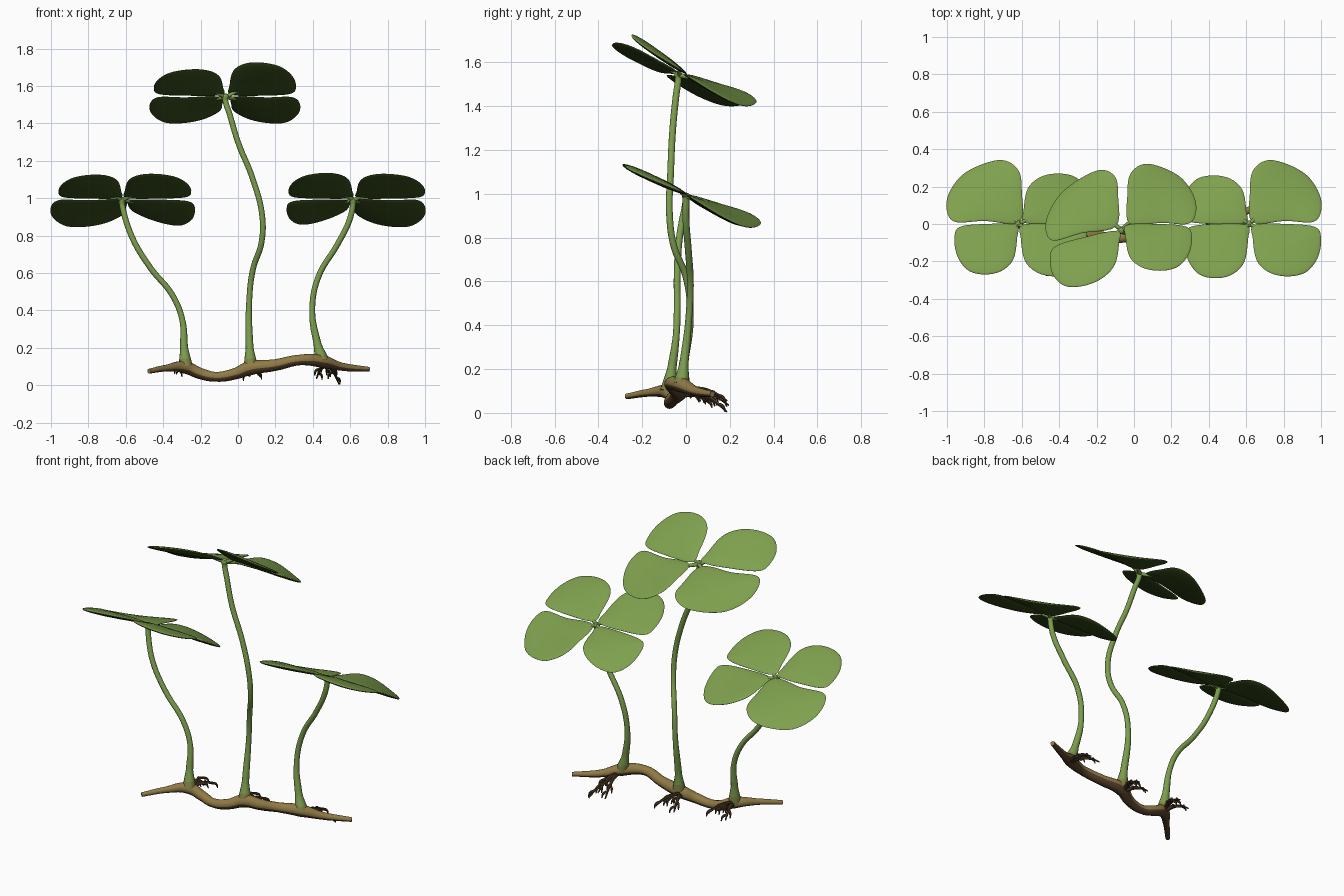
import bpy
import bmesh
import math
import random
from mathutils import Vector

random.seed(4)
cube = bpy.data.objects.get("Cube")
if cube:
    bpy.data.objects.remove(cube, do_unlink=True)


def material(name, rgb):
    mat = bpy.data.materials.new(name)
    mat.use_nodes = True
    mat.diffuse_color = (*rgb, 1)
    bsdf = next(n for n in mat.node_tree.nodes if n.type == "BSDF_PRINCIPLED")
    bsdf.inputs["Base Color"].default_value = (*rgb, 1)
    bsdf.inputs["Roughness"].default_value = 0.8
    return mat


LEAF = material("leaf green", (0.21, 0.35, 0.075))
LEAF_UNDER = material("leaf underside dark green", (0.045, 0.085, 0.013))
STEM = material("stem green", (0.20, 0.335, 0.075))
FOOT = material("stem foot olive", (0.22, 0.23, 0.06))
BARK = material("rhizome brown", (0.28, 0.195, 0.06))
BARK_UNDER = material("rhizome underside brown", (0.09, 0.05, 0.022))
ROOT = material("root dark brown", (0.075, 0.043, 0.02))


def finish(obj):
    bpy.ops.object.select_all(action="DESELECT")
    obj.select_set(True)
    bpy.context.view_layer.objects.active = obj
    if obj.type == "CURVE":
        bpy.ops.object.convert(target="MESH")
    bpy.ops.object.shade_smooth_by_angle(angle=math.radians(50))
    return bpy.context.view_layer.objects.active


def tubes(name, paths, mat, sides=3, steps=6, second=None, rule=None):
    """Smooth round tubes through (x, y, z, radius) points."""
    curve = bpy.data.curves.new(name, "CURVE")
    curve.dimensions = "3D"
    curve.bevel_depth = 1
    curve.bevel_resolution = sides
    curve.resolution_u = steps
    curve.use_fill_caps = True
    for path in paths:
        spline = curve.splines.new("BEZIER")
        spline.bezier_points.add(len(path) - 1)
        for point, (x, y, z, r) in zip(spline.bezier_points, path):
            point.co = (x, y, z)
            point.radius = r
            point.handle_left_type = point.handle_right_type = "AUTO"
    curve.materials.append(mat)
    obj = bpy.data.objects.new(name, curve)
    bpy.context.collection.objects.link(obj)
    obj = finish(obj)
    if second:
        obj.data.materials.append(second)
        for face in obj.data.polygons:
            face.material_index = int(rule(face))


def smooth_loop(points, steps=5):
    """Closed Catmull-Rom outline."""
    pts = [Vector(p) for p in points]
    n = len(pts)
    loop = []
    for i in range(n):
        a, b, c, d = (pts[(i + k) % n] for k in (-1, 0, 1, 2))
        for s in range(steps):
            t = s / steps
            loop.append(0.5 * (2 * b + (c - a) * t + (2 * a - 5 * b + 4 * c - d) * t ** 2
                               + (3 * b - 3 * c + d - a) * t ** 3))
    return loop


# Leaflet outlines: u runs sideways from the hub, v runs front or back
WIDE = smooth_loop([(0.03, 0), (0.5, 0.02), (0.88, 0), (1, 0.17), (0.98, 0.45), (0.8, 0.76),
                    (0.5, 0.95), (0.23, 1), (0.04, 0.83), (0, 0.5)])
ROUND = smooth_loop([(0.02, 0.02), (0.5, 0), (0.92, 0.06), (1, 0.3), (0.95, 0.65),
                     (0.78, 0.92), (0.52, 1), (0.25, 0.93), (0.06, 0.7), (0, 0.28)])


def leaflet(name, outline, hub, x0, x1, y0, y1, lift=0.46, skew=0):
    """Cushion-shaped blade on a short stalk; back blades droop, front ones rise."""
    bm = bmesh.new()
    centre = sum(outline, Vector((0, 0))) / len(outline)

    def place(p, offset=0):
        u, v = p
        reach = v * abs(y1 - y0)
        if y1 > y0:
            z = hub[2] - reach * (0.27 + 0.35 * u)
        else:
            z = hub[2] + 0.01 + reach * lift * (1.1 - 0.22 * u)
        return (x0 + (x1 - x0) * u, y0 + (y1 - y0) * v - skew * u, z + offset)

    def ring(r, side):
        h = 0.017 * math.sqrt(1 - r * r) * side
        return [bm.verts.new(place(centre.lerp(p, r), h)) for p in outline]

    rim = ring(1, 0)
    for index, side in enumerate((1, -1)):
        outer = rim
        for r in (0.98, 0.92, 0.75, 0.5, 0.25):
            inner = ring(r, side)
            for i in range(len(outer)):
                j = (i + 1) % len(outer)
                face = bm.faces.new((outer[i], outer[j], inner[j], inner[i]))
                face.material_index = index
            outer = inner
        tip = bm.verts.new(place(centre, 0.017 * side))
        for i in range(len(outer)):
            face = bm.faces.new((outer[i], outer[(i + 1) % len(outer)], tip))
            face.material_index = index
    bmesh.ops.recalc_face_normals(bm, faces=bm.faces)
    mesh = bpy.data.meshes.new(name)
    bm.to_mesh(mesh)
    bm.free()
    mesh.materials.append(LEAF)
    mesh.materials.append(LEAF_UNDER)
    obj = bpy.data.objects.new(name, mesh)
    bpy.context.collection.objects.link(obj)
    finish(obj)
    tubes(name + "_stalk", [[(*hub, 0.012), (*place((0.12, 0.12)), 0.008)]], LEAF, steps=3)


# Leaves, four blades to each stem
RIGHT, LEFT, MIDDLE = (-0.62, 0, 0.99), (0.618, 0, 0.99), (-0.068, -0.03, 1.54)
leaflet("right_leaf_back_outer", WIDE, RIGHT, -0.6, -1.0, 0.01, 0.34)
leaflet("right_leaf_front_outer", ROUND, RIGHT, -0.625, -0.96, 0, -0.27)
leaflet("right_leaf_back_inner", ROUND, RIGHT, -0.59, -0.23, 0, 0.27)
leaflet("right_leaf_front_inner", ROUND, RIGHT, -0.605, -0.25, 0, -0.28)
leaflet("left_leaf_back_outer", WIDE, LEFT, 0.62, 1.0, 0.01, 0.34)
leaflet("left_leaf_front_outer", ROUND, LEFT, 0.635, 1.0, 0, -0.28)
leaflet("left_leaf_back_inner", ROUND, LEFT, 0.6, 0.26, 0, 0.26)
leaflet("left_leaf_front_inner", ROUND, LEFT, 0.61, 0.27, 0, -0.29)
leaflet("middle_leaf_back_left", WIDE, MIDDLE, -0.035, 0.33, 0, 0.32)
leaflet("middle_leaf_front_left", ROUND, MIDDLE, -0.045, 0.31, 0, -0.25, lift=0.7)
leaflet("middle_leaf_back_right", WIDE, MIDDLE, -0.085, -0.47, -0.01, 0.31, skew=0.09)
leaflet("middle_leaf_front_right", ROUND, MIDDLE, -0.08, -0.45, -0.03, -0.29, lift=0.53,
        skew=0.08)


def stem(name, points, foot):
    """Flared foot, slender shaft, small knob where the blades meet."""
    path = []
    for i, (x, y, z) in enumerate(points):
        radius = (0.038, 0.021)[i] if i < 2 else 0.0155
        path.append((x, y, z, radius))
    x, y, z = points[-1]
    path += [(x, y, z + 0.02, 0.019), (x, y, z + 0.032, 0.013), (x, y, z + 0.036, 0.002)]
    tubes(name, [path], STEM, sides=4, steps=8, second=FOOT,
          rule=lambda face: face.center.z < foot)


stem("right_stem", [(-0.28, -0.08, 0.1), (-0.288, -0.065, 0.2), (-0.298, -0.045, 0.35),
                    (-0.35, -0.04, 0.48), (-0.47, -0.04, 0.63), (-0.57, -0.03, 0.8),
                    (-0.62, 0, 0.97)], 0.14)
stem("middle_stem", [(0.068, -0.03, 0.1), (0.062, -0.015, 0.2), (0.06, 0.02, 0.45),
                     (0.08, 0, 0.62), (0.125, -0.055, 0.76), (0.13, -0.075, 0.9),
                     (0.08, -0.07, 1.1), (0, -0.06, 1.3), (-0.045, -0.045, 1.45),
                     (-0.068, -0.035, 1.525)], 0.14)
stem("left_stem", [(0.45, -0.02, 0.13), (0.425, -0.01, 0.22), (0.397, 0.01, 0.4),
                   (0.43, 0.02, 0.58), (0.53, 0.01, 0.75), (0.595, 0, 0.88),
                   (0.615, 0, 0.97)], 0.165)

# Creeping rhizome, darker below
tubes("rhizome", [[(-0.475, -0.27, 0.075, 0.013), (-0.38, -0.17, 0.092, 0.018),
                   (-0.28, -0.08, 0.095, 0.034), (-0.2, -0.065, 0.062, 0.03),
                   (-0.12, -0.075, 0.045, 0.026), (-0.02, -0.065, 0.06, 0.03),
                   (0.06, -0.035, 0.09, 0.038), (0.2, -0.05, 0.108, 0.031),
                   (0.33, -0.07, 0.135, 0.028), (0.45, -0.02, 0.128, 0.036),
                   (0.55, 0.04, 0.1, 0.022), (0.7, 0.12, 0.085, 0.013)]], BARK, sides=5,
      second=BARK_UNDER, rule=lambda face: face.normal.z < -0.25)


# Arching, forked rootlets behind each stem foot
def roots(name, x, y, z, drops):
    paths = []
    for spread, drop in zip((-0.05, 0.005, 0.07), drops):
        length = random.uniform(0.14, 0.2)

        def at(t):
            arch = 0.025 * math.sin(math.pi * t)
            return Vector((x + spread * t, y + length * t, z + arch - drop * t))

        radii = (0.014, 0.011, 0.008, 0.004)
        paths.append([(*at(i / 3), r) for i, r in enumerate(radii)])
        for t, side in ((0.4, 0.03), (0.6, -0.03), (0.8, 0.02)):
            start = at(t)
            end = start + Vector((side, 0.03, -0.035))
            mid = start.lerp(end, 0.5) + Vector((side * 0.3, 0.005, 0.008))
            paths.append([(*start, 0.008), (*mid, 0.007), (*end, 0.003)])
    tubes(name, paths, ROOT, sides=1, steps=4)


roots("right_roots", -0.28, -0.07, 0.09, (0.03, -0.01, 0.02))
roots("middle_roots", 0.05, -0.03, 0.075, (0.04, 0.0, 0.03))
roots("left_roots", 0.47, 0.0, 0.105, (0.07, 0.05, 0.1))
